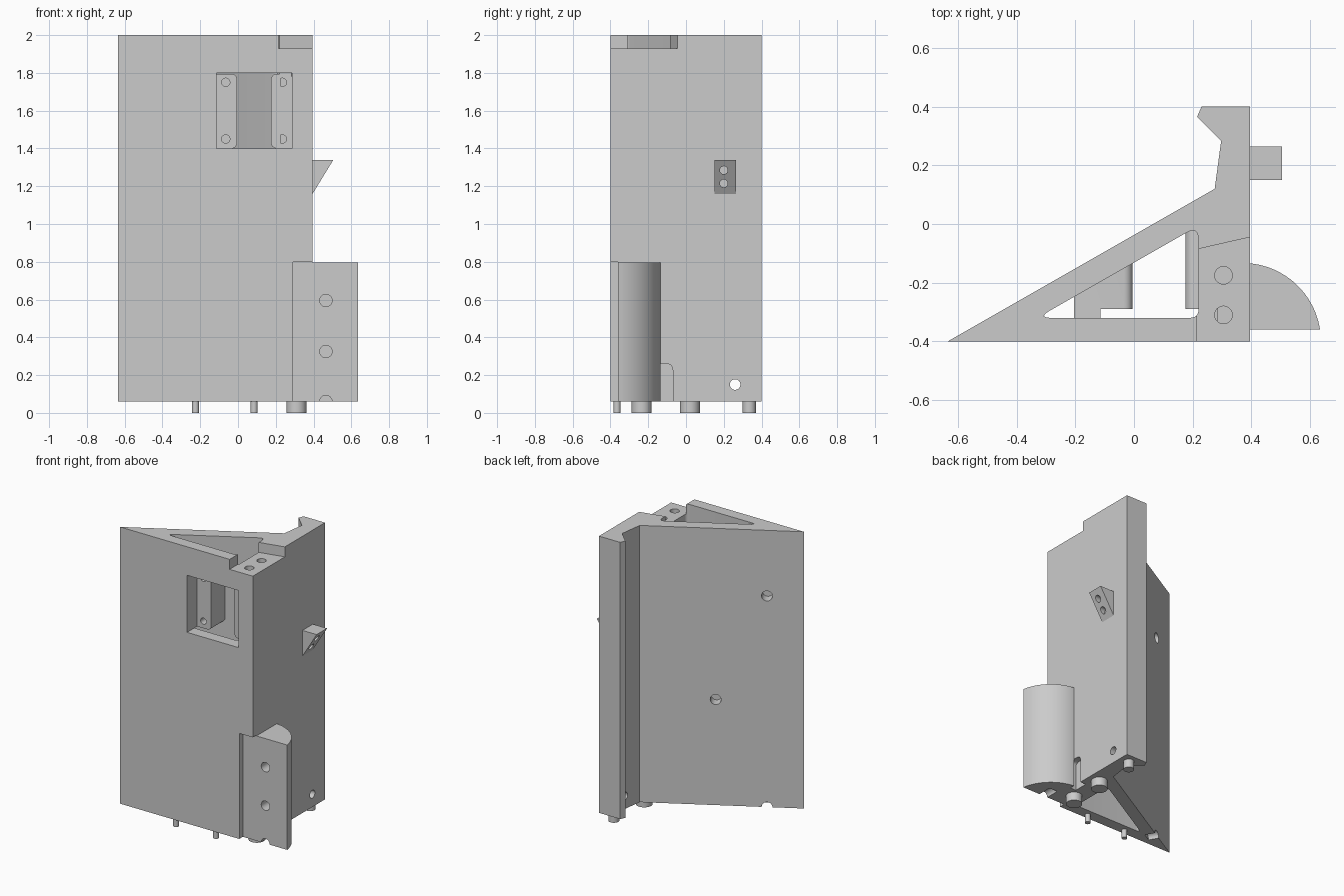
import bpy, bmesh, math
from mathutils import Vector

if "Cube" in bpy.data.objects:
    bpy.data.objects.remove(bpy.data.objects["Cube"])

grey = bpy.data.materials.new("light grey")
grey.use_nodes = True
grey.diffuse_color = (0.6, 0.6, 0.6, 1)
grey.node_tree.nodes["Principled BSDF"].inputs["Base Color"].default_value = (0.6, 0.6, 0.6, 1)


def finish(name, bm):
    bmesh.ops.recalc_face_normals(bm, faces=bm.faces)
    mesh = bpy.data.meshes.new(name)
    bm.to_mesh(mesh)
    bm.free()
    mesh.materials.append(grey)
    ob = bpy.data.objects.new(name, mesh)
    bpy.context.collection.objects.link(ob)
    return ob


def prism(name, points, lo, hi, axis="z", round_x=None, radius=0.03):
    """Extrude a profile along an axis; optionally round the y edges at one x."""
    place = {"z": lambda a, b, c: (a, b, c), "y": lambda a, b, c: (a, c, b),
             "x": lambda a, b, c: (c, a, b)}[axis]
    bm = bmesh.new()
    face = bm.faces.new([bm.verts.new(place(a, b, lo)) for a, b in points])
    out = bmesh.ops.extrude_face_region(bm, geom=[face])["geom"]
    shift = Vector(place(0, 0, hi - lo))
    bmesh.ops.translate(bm, vec=shift, verts=[v for v in out if isinstance(v, bmesh.types.BMVert)])
    if round_x is not None:
        edges = [e for e in bm.edges if all(abs(v.co.x - round_x) < 1e-4 for v in e.verts)
                 and abs(e.verts[0].co.z - e.verts[1].co.z) < 1e-4]
        bmesh.ops.bevel(bm, geom=edges, offset=radius, segments=6, profile=0.5, affect="EDGES")
    return finish(name, bm)


def rod(name, start, direction, radius, length):
    """Cylinder running from a start point along a direction."""
    d = Vector(direction).normalized()
    bm = bmesh.new()
    bmesh.ops.create_cone(bm, cap_ends=True, segments=32, radius1=radius, radius2=radius, depth=length)
    bmesh.ops.rotate(bm, verts=bm.verts, matrix=Vector((0, 0, 1)).rotation_difference(d).to_matrix())
    bmesh.ops.translate(bm, verts=bm.verts, vec=Vector(start) + d * length / 2)
    return finish(name, bm)


def cut(target, cutter):
    mod = target.modifiers.new("cut", "BOOLEAN")
    mod.operation, mod.solver, mod.object = "DIFFERENCE", "EXACT", cutter
    cutter.hide_render = True
    bpy.context.view_layer.objects.active = target
    bpy.ops.object.modifier_apply(modifier=mod.name)
    bpy.data.objects.remove(cutter)


def bore(target, start, direction, radius, length):
    d = Vector(direction).normalized()
    cut(target, rod("bore", Vector(start) - d * 0.05, d, radius, length + 0.05))


def rounded(corners, steps=6):
    """Polygon with each corner (x, y, trim) eased by a curve."""
    pts, n = [], len(corners)
    for i, (x, y, t) in enumerate(corners):
        p = Vector((x, y))
        a = p + (Vector(corners[i - 1][:2]) - p).normalized() * t
        b = p + (Vector(corners[(i + 1) % n][:2]) - p).normalized() * t
        for k in range(steps + 1):
            s = k / steps
            pts.append(tuple(a * (1 - s) ** 2 + p * 2 * s * (1 - s) + b * s * s))
    return pts


def rect(a, b, c, d):
    return [(a, c), (b, c), (b, d), (a, d)]


BASE, TOP, SIDE, FRONT = 0.06, 2.0, 0.395, -0.4

# Main body with wedge plan and hooked rear rail
body = prism("main_body", [(-0.635, FRONT), (SIDE, FRONT), (SIDE, 0.4), (0.23, 0.4),
                           (0.215, 0.365), (0.297, 0.283), (0.275, 0.12)], BASE, TOP)

# Triangular shaft through the full height
cut(body, prism("shaft", rounded([(-0.33, -0.32, 0.05), (0.22, -0.32, 0.03), (0.22, -0.006, 0.05)]),
                -0.1, 2.1))
# Top notch, front window, corner recess and side slot
cut(body, prism("notch", [(0.215, -0.5), (0.5, -0.5), (0.5, -0.021), (SIDE, -0.045),
                          (0.215, -0.086)], 1.93, 2.1))
cut(body, prism("window", rect(-0.115, 0.285, 1.4, 1.8), -0.5, -0.29, "y"))
cut(body, prism("recess", rect(0.29, 0.5, 0, 0.8), -0.5, -0.36, "y"))
cut(body, prism("slot", rounded([(-0.17, 0, 0.01), (-0.07, 0, 0.01), (-0.07, 0.26, 0.035),
                                 (-0.17, 0.26, 0.035)]), 0.35, 0.5, "x"))

# Bores in the body
for y in (-0.175, -0.31):
    bore(body, (0.305, y, 1.93), (0, 0, -1), 0.03, 0.15)
for z in (1.45, 1.75):
    bore(body, (0.235, -0.29, z), (0, 1, 0), 0.022, 0.1)
bore(body, (0.45, 0.26, 0.15), (-1, 0, 0), 0.028, 0.4)
inward = (0.52, -0.91, 0)
for x, z in ((-0.43, 1.54), (-0.146, 0.8), (-0.43, BASE)):
    y = FRONT + (x + 0.635) * 0.52 / 0.91
    bore(body, (x, y, z), inward, 0.035, 0.07)

# Mounting blocks behind the window
left_block = prism("left_mount_block", [(-0.205, -0.32), (-0.115, -0.32), (-0.115, -0.29), (-0.005, -0.29),
                                        (-0.005, -0.12), (-0.205, -0.235)], 1.4, 1.795, round_x=-0.005)
for z in (1.45, 1.75):
    bore(left_block, (-0.065, -0.29, z), (0, 1, 0), 0.022, 0.1)
right_block = prism("right_mount_block", [(0.175, -0.29), (0.225, -0.29), (0.225, -0.02),
                                          (0.175, -0.02)], 1.4, 1.795, round_x=0.175)

# Curved side fin
cx, cy, r = 0.37, -0.4, 0.267
a0, a1 = math.asin(0.04 / r), math.acos(0.025 / r)
arc = [(cx + r * math.cos(a), cy + r * math.sin(a))
       for a in (a0 + (a1 - a0) * i / 24 for i in range(25))]
fin = prism("side_fin", [(SIDE, -0.36)] + arc, BASE, 0.795)
for z in (0.595, 0.325, BASE):
    bore(fin, (0.465, -0.36, z), (0, 1, 0), 0.033, 0.1)

# Wedge clip on the side
clip = prism("side_clip", [(SIDE, 1.16), (SIDE, 1.34), (0.505, 1.34)], 0.15, 0.265, "y")
for z in (1.215, 1.285):
    bore(clip, (0.5, 0.2, z), (-1, 0, 0), 0.021, 0.1)

# Locating pins under the base
pins = [(0.31, -0.235, 0.053), (0.31, 0.02, 0.053), (0.325, 0.335, 0.035),
        (-0.225, -0.365, 0.018), (0.085, -0.365, 0.018)]
pin_objects = [rod(f"base_pin_{i + 1}", (x, y, 0), (0, 0, 1), rad, 0.08)
               for i, (x, y, rad) in enumerate(pins)]

# Smooth round surfaces, keep hard edges
bpy.ops.object.select_all(action="DESELECT")
for ob in [body, left_block, right_block, fin, clip] + pin_objects:
    ob.select_set(True)
bpy.context.view_layer.objects.active = body
bpy.ops.object.shade_smooth_by_angle(angle=math.radians(30))
